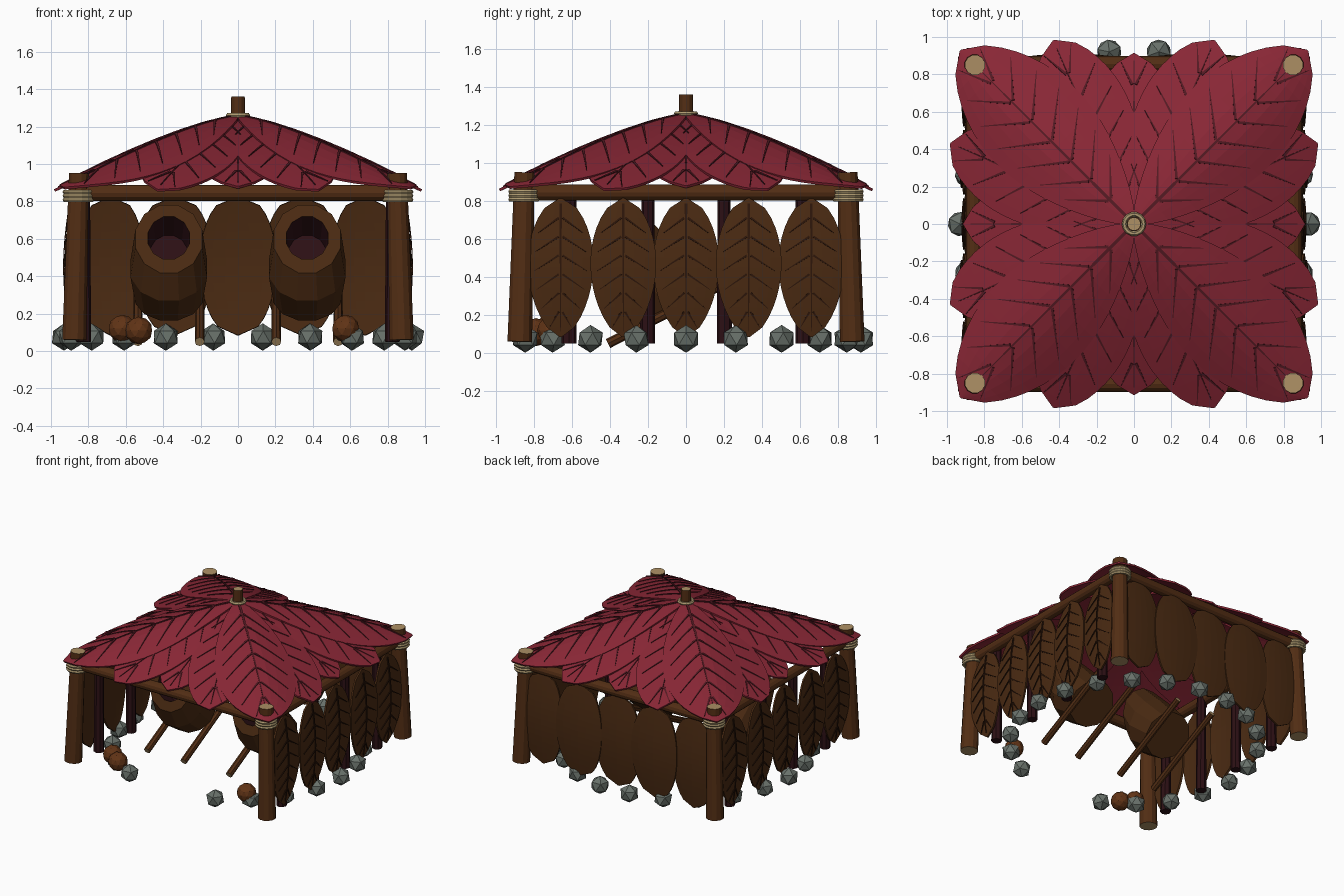
import bpy, bmesh, math
from mathutils import Vector, Matrix

if "Cube" in bpy.data.objects:
    bpy.data.objects.remove(bpy.data.objects["Cube"])

def mat(name, c):
    m = bpy.data.materials.new(name)
    m.diffuse_color = (*c, 1)
    m.use_nodes = True
    m.node_tree.nodes["Principled BSDF"].inputs["Base Color"].default_value = m.diffuse_color
    return m

RED = mat("red leaf", (0.25, 0.020, 0.036))
VEIN = mat("dark red vein", (0.085, 0.010, 0.016))
BARK = mat("bark brown", (0.085, 0.027, 0.007))
LEAF = mat("dry leaf brown", (0.068, 0.023, 0.006))
LVEIN = mat("dark leaf vein", (0.026, 0.008, 0.003))
DARK = mat("dark stake", (0.025, 0.005, 0.007))
CUT = mat("cut wood", (0.42, 0.28, 0.13))
ROPE = mat("rope", (0.42, 0.32, 0.16))
STONE = mat("grey stone", (0.14, 0.165, 0.145))
NUT = mat("nut brown", (0.12, 0.034, 0.008))

def finish(name, bm, mats, thick=0, offset=0):
    me = bpy.data.meshes.new(name)
    bm.to_mesh(me)
    bm.free()
    for m in mats:
        me.materials.append(m)
    ob = bpy.data.objects.new(name, me)
    bpy.context.collection.objects.link(ob)
    if thick:
        s = ob.modifiers.new("thickness", 'SOLIDIFY')
        s.thickness, s.offset = thick, offset
    return ob

def rod(name, p, q, r1, r2, mats, sides=12):
    """Tapered rod from p to q; the end caps use the second material."""
    p, q = Vector(p), Vector(q)
    d = q - p
    bm = bmesh.new()
    bmesh.ops.create_cone(bm, cap_ends=True, segments=sides, radius1=r1, radius2=r2, depth=d.length)
    for f in bm.faces:
        f.material_index = 1 if abs(f.normal.z) > 0.9 and len(mats) > 1 else 0
    bm.transform(Matrix.Translation((p + q) / 2) @ d.to_track_quat('Z', 'Y').to_matrix().to_4x4())
    return finish(name, bm, mats)

def rope(name, x, y, z, r, turns):
    """Stacked rope rings."""
    for i in range(turns):
        bpy.ops.mesh.primitive_torus_add(location=(x, y, z + (i - (turns - 1) / 2) * 0.021), major_radius=r,
                                         minor_radius=0.013, major_segments=14, minor_segments=6)
        bpy.context.object.name = name
        bpy.context.object.data.materials.append(ROPE)

def ball(name, loc, r, m, turn=0):
    bm = bmesh.new()
    bmesh.ops.create_icosphere(bm, subdivisions=1, radius=r)
    if m is NUT:
        bmesh.ops.subdivide_edges(bm, edges=bm.edges[:], cuts=1, use_grid_fill=True)
        for v in bm.verts:
            v.co = v.co.normalized() * r
    bm.transform(Matrix.Translation(loc) @ Matrix.Rotation(turn, 4, 'Z'))
    finish(name, bm, [m])

def add_leaf(bm, place, L, width, nu=14, nv=6):
    """Leaf blade grid; place(along, across, lift) maps it into space."""
    rows = []
    for i in range(nu + 1):
        t = i / nu
        rows.append([bm.verts.new(place(t * L, (2 * j / nv - 1) * width(t), 0)) for j in range(nv + 1)])
    for a, b in zip(rows, rows[1:]):
        for j in range(nv):
            bm.faces.new((a[j], a[j + 1], b[j + 1], b[j]))

def add_strip(bm, place, a, b, w, lift, n=8):
    """Tapered vein strip along a line in leaf coordinates."""
    d = (Vector(b) - Vector(a))
    s = Vector((-d.y, d.x)).normalized()
    prev = None
    for i in range(n + 1):
        c = Vector(a) + d * i / n
        k = w * (1 - 0.75 * i / n)
        row = [bm.verts.new(place(*(c + s * k), lift)), bm.verts.new(place(*(c - s * k), lift))]
        if prev:
            bm.faces.new((prev[0], prev[1], row[1], row[0]))
        prev = row

def add_veins(bm, place, L, width, w, lift, pairs, reach):
    add_strip(bm, place, (0.04 * L, 0), (0.96 * L, 0), w, lift, 14)
    for i in range(pairs):
        t = 0.14 + 0.68 * i / (pairs - 1)
        t2 = min(t + reach, 0.95)
        for s in (-1, 1):
            add_strip(bm, place, (t * L, s * 0.01), (t2 * L, s * 0.8 * width(t2)), w * 0.8, lift)

def profile(w, p, q):
    return lambda t: max(0.004, w * max(0, math.sin(math.pi * min(1, t) ** p)) ** q)

# corner posts with rope lashings
for sx in (-1, 1):
    for sy in (-1, 1):
        rod("corner_post", (sx * .875, sy * .875, .06), (sx * .85, sy * .85, .95), .067, .055, [BARK, CUT])
        rope("post_rope", sx * .853, sy * .853, .83, .072, 3)

# top beams
for s in (-1, 1):
    rod("cross_beam", (-.85, s * .855, .845), (.85, s * .855, .845), .042, .042, [BARK])
    rod("side_beam", (s * .855, -.85, .845), (s * .855, .85, .845), .042, .042, [BARK])

# roof peak
rod("roof_peak", (0, 0, 1.12), (0, 0, 1.36), .042, .036, [BARK, CUT])
rope("peak_rope", 0, 0, 1.25, .052, 2)

# roof leaves: a soft pyramid covered by three layers
def roof_place(angle, layer):
    ca, sa = math.cos(angle), math.sin(angle)
    def f(a, b, h):
        x, y = a * ca - b * sa, a * sa + b * ca
        n = ((abs(x) + 1e-6) ** 10 + (abs(y) + 1e-6) ** 10) ** 0.1
        return Vector((x, y, 1.235 - 0.36 * (n / 0.95) ** 1.35 + layer - 0.15 * b * b + h))
    return f

bm, bv = bmesh.new(), bmesh.new()
layers = [([k * 90 for k in range(4)], .91, profile(.23, 1.2, .6), -.02, 5),
          ([k * 90 + s * 23.7 for k in range(4) for s in (-1, 1)], 1.07, profile(.24, 1.25, .55), 0, 6),
          ([k * 90 + 45 for k in range(4)], 1.31, profile(.29, 1.2, .62), .018, 7)]
for angles, L, w, layer, pairs in layers:
    for d in angles:
        pl = roof_place(math.radians(d), layer)
        add_leaf(bm, pl, L, w, 18, 8)
        add_veins(bv, pl, L, w, .009, .010, pairs, .13)
finish("roof_leaves", bm, [RED], .014)
finish("roof_veins", bv, [VEIN], .006)

# side walls: stakes with veined leaves outside
for s in (-1, 1):
    bm, bv = bmesh.new(), bmesh.new()
    w = profile(.172, .92, .55)
    for i in range(5):
        def pl(a, b, h, y=(i - 2) * .33, k=(i % 2) * .012):
            return Vector((s * (.873 + k + .035 * math.sin(math.pi * a / .73) - .5 * b * b + h), y + b, .815 - a))
        add_leaf(bm, pl, .73, w)
        add_veins(bv, pl, .73, w, .007, .012, 6, .11)
    finish("side_wall_leaves", bm, [LEAF], .016)
    finish("side_wall_veins", bv, [LVEIN], .006)
    for y in (-.61, -.2, .2, .61):
        rod("wall_stake", (s * .825, y * 1.01, .05), (s * .825, y, .84), .04, .034, [DARK], 8)

# back wall: plain broad leaves
bm = bmesh.new()
w = profile(.205, .95, .38)
for i in range(5):
    def pl(a, b, h, x=(i - 2) * .34, k=(i % 2) * .012):
        return Vector((x + b * (.88 if i in (0, 4) else 1), .862 + k + .03 * math.sin(math.pi * a / .74) - .3 * b * b, .825 - a))
    add_leaf(bm, pl, .74, w, 16)
finish("back_wall_leaves", bm, [LEAF], .016)

# ring of stones with a doorway gap at the front
for k in range(22):
    a = math.radians(k * 360 / 22)
    x, y = .93 * math.cos(a), .93 * math.sin(a)
    if y < 0 and abs(x) < .2:
        continue
    ball("stone", (x, y, .075), .073, STONE, k * .7)

# nuts by the doorway
for p in ((-.62, -.73, .12), (-.53, -.79, .11), (.575, -.71, .12)):
    ball("nut", p, .074, NUT)

# hollow tilted logs, each resting on two slanted sticks
for x in (-.37, .37):
    bm = bmesh.new()
    rings = []
    # y, z, radius across, radius up, tilt
    for y, z, rx, rz, tilt in ((-.22, .53, .10, .10, 25), (-.34, .605, .115, .125, 20), (-.34, .60, .185, .20, 20),
                               (-.22, .44, .212, .215, 35), (-.05, .29, .185, .185, 45)):
        t = math.radians(tilt)
        rings.append([bm.verts.new((x + rx * math.cos(u), y + rz * math.sin(u) * math.sin(t),
                                    z + rz * math.sin(u) * math.cos(t)))
                      for u in [2 * math.pi * (j + .5) / 12 for j in range(12)]])
    for i, (a, b) in enumerate(zip(rings, rings[1:])):
        for j in range(12):
            f = bm.faces.new((a[j], a[(j + 1) % 12], b[(j + 1) % 12], b[j]))
            f.material_index = 1 if i == 0 else 0
    bm.faces.new(rings[0]).material_index = 1
    bm.faces.new(rings[-1])
    bmesh.ops.recalc_face_normals(bm, faces=bm.faces[:])
    finish("hollow_log", bm, [LEAF, DARK])
    for dx in (-.165, .165):
        rod("log_stick", (x + dx, -.41, .05), (x + dx, .27, .40), .026, .024, [BARK, CUT], 8)
